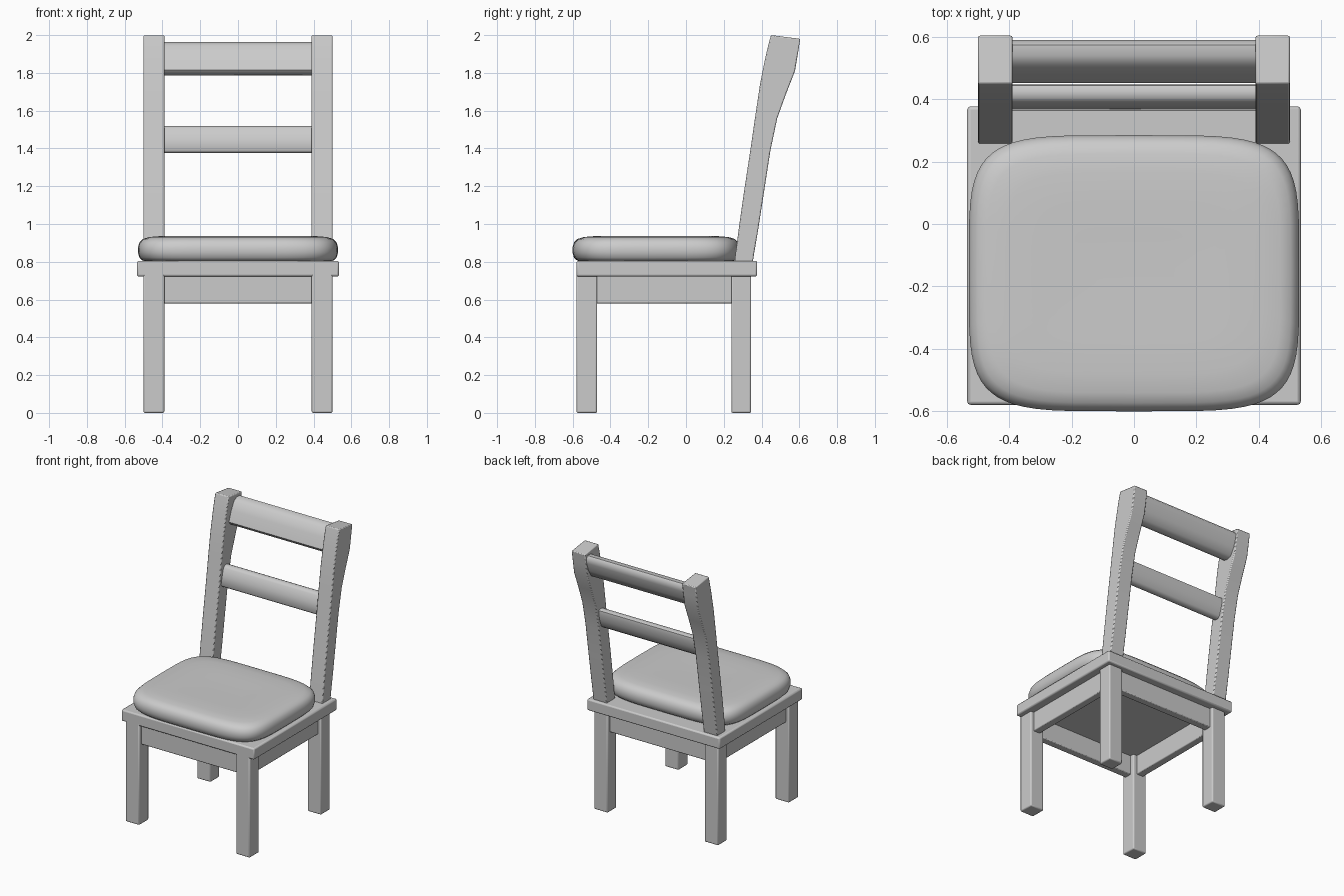
import bpy, bmesh, math
from mathutils import Vector

if "Cube" in bpy.data.objects:
    bpy.data.objects.remove(bpy.data.objects["Cube"])


def finish(name, bm, bevel=0.0, angle=35):
    bmesh.ops.recalc_face_normals(bm, faces=bm.faces)
    me = bpy.data.meshes.new(name)
    bm.to_mesh(me)
    bm.free()
    ob = bpy.data.objects.new(name, me)
    bpy.context.collection.objects.link(ob)
    if bevel:
        m = ob.modifiers.new("bevel", 'BEVEL')
        m.width, m.segments, m.limit_method = bevel, 2, 'ANGLE'
        m.angle_limit = math.radians(40)
    bpy.ops.object.select_all(action='DESELECT')
    ob.select_set(True)
    bpy.context.view_layer.objects.active = ob
    bpy.ops.object.shade_smooth_by_angle(angle=math.radians(angle))
    return ob


def box(name, x, y, z, bevel=0.006):
    bm = bmesh.new()
    bmesh.ops.create_cube(bm, size=1)
    for v in bm.verts:
        v.co = Vector([(r[0] + r[1]) / 2 + c * (r[1] - r[0])
                       for r, c in zip((x, y, z), v.co)])
    return finish(name, bm, bevel)


def loft(bm, rings):
    rows = [[bm.verts.new(p) for p in r] for r in rings]
    n = len(rows[0])
    for a, b in zip(rows, rows[1:]):
        for i in range(n):
            j = (i + 1) % n
            bm.faces.new((a[i], a[j], b[j], b[i]))
    bm.faces.new(rows[0][::-1])
    bm.faces.new(rows[-1])


def rail(name, section, half=0.41):
    bm = bmesh.new()
    loft(bm, [[(x, y, z) for y, z in section] for x in (-half, half)])
    return finish(name, bm, angle=50)


# Legs and curved back posts: (front y, front z, back y, back z)
post = [(0.25, 0.74, 0.345, 0.74), (0.262, 0.84, 0.36, 0.84),
        (0.28, 0.98, 0.382, 0.97), (0.31, 1.19, 0.413, 1.17),
        (0.345, 1.42, 0.447, 1.39), (0.368, 1.58, 0.483, 1.56),
        (0.392, 1.74, 0.53, 1.69), (0.418, 1.87, 0.577, 1.81),
        (0.435, 1.945, 0.592, 1.90), (0.45, 2.0, 0.605, 1.98)]
for side, s in (("left", -1), ("right", 1)):
    x = sorted((s * 0.39, s * 0.50))
    box(f"front_leg_{side}", x, (-0.58, -0.47), (0, 0.74), 0.008)
    box(f"back_leg_{side}", x, (0.24, 0.345), (0, 0.74), 0.008)
    bm = bmesh.new()
    loft(bm, [[(x[0], f, fz), (x[1], f, fz), (x[1], b, bz), (x[0], b, bz)]
              for f, fz, b, bz in post])
    finish(f"back_post_{side}", bm, 0.006)
    box(f"side_apron_{side}", sorted((s * 0.42, s * 0.475)), (-0.48, 0.25), (0.58, 0.74))

# Front and back aprons
box("front_apron", (-0.40, 0.40), (-0.555, -0.50), (0.58, 0.74))
box("back_apron", (-0.40, 0.40), (0.265, 0.32), (0.58, 0.74))

# Seat board
box("seat_board", (-0.535, 0.535), (-0.58, 0.377), (0.722, 0.805), 0.01)

# Back rails with rounded sections
rail("top_rail", [(0.452, 1.815), (0.468, 1.793), (0.50, 1.787), (0.535, 1.80),
                  (0.565, 1.85), (0.585, 1.91), (0.590, 1.945), (0.575, 1.963),
                  (0.54, 1.963), (0.51, 1.945), (0.48, 1.89)])
rail("lower_rail", [(0.362, 1.39), (0.372, 1.377), (0.40, 1.375), (0.418, 1.39),
                    (0.435, 1.44), (0.447, 1.49), (0.445, 1.513), (0.43, 1.52),
                    (0.405, 1.518), (0.39, 1.505), (0.375, 1.45)])

# Cushion: stacked rounded-square rings (inset, height)
bm = bmesh.new()
rings = []
for inset, z in ((0.05, 0.803), (0.025, 0.806), (0.008, 0.822), (0, 0.85), (0, 0.875),
                 (0.008, 0.902), (0.027, 0.921), (0.06, 0.931), (0.12, 0.936),
                 (0.22, 0.937), (0.32, 0.935), (0.40, 0.934)):
    ring = []
    for i in range(64):
        t = 2 * math.pi * i / 64
        c, s = math.cos(t), math.sin(t)
        px = math.copysign(abs(c) ** 0.42, c) * (0.53 - inset)
        py = math.copysign(abs(s) ** 0.42, s) * (0.443 - inset)
        ring.append((px, py - 0.158, z))
    rings.append(ring)
loft(bm, rings)
finish("cushion", bm, angle=60)
